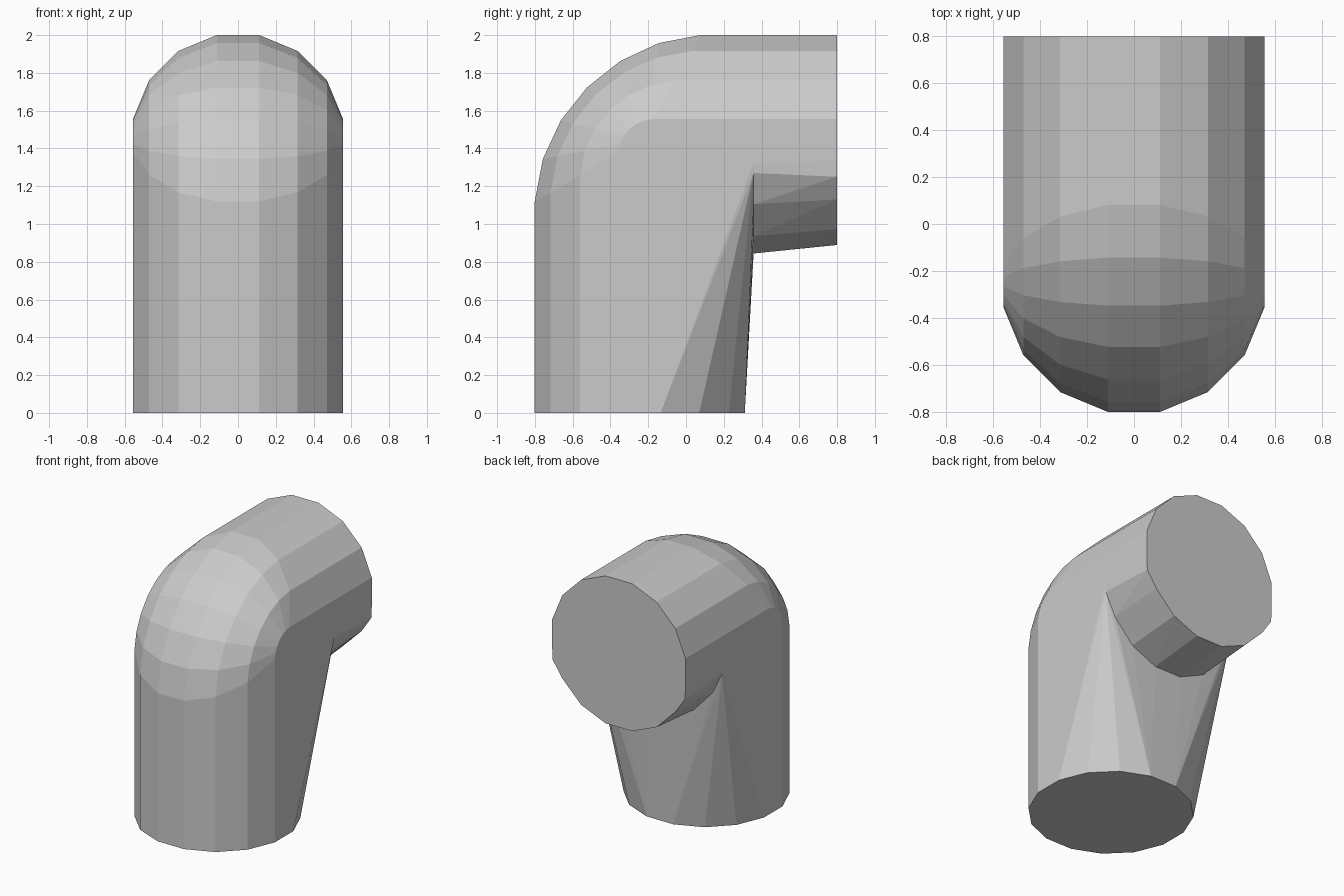
import bpy, bmesh
from math import sin, cos, pi, radians
from mathutils import Vector

if "Cube" in bpy.data.objects:
    bpy.data.objects.remove(bpy.data.objects["Cube"])

N = 16
R = 0.556 / cos(pi / N)          # flats sit on the sides, top and front
CY, CZ = -0.245, 1.445           # axis of upright leg, axis of level leg
SEAM = 0.358                     # where the two legs meet at the back
ANGLES = [(i + 0.5) * 2 * pi / N for i in range(N)]


def level_ring(y, bottom, side_z):
    """Pipe section across y, with its lower half reaching down to bottom."""
    pts = []
    for a in ANGLES:
        z = R * cos(pi / N) if abs(sin(a)) > 0.95 else abs(R * sin(a))
        low = (CZ - bottom) / (CZ - 0.89)
        pts.append(Vector((R * cos(a), y, CZ + z if sin(a) > 0 else CZ - z * low)))
    pts += [Vector((s * 0.552, y, side_z)) for s in (-1, 1)]
    return pts


def add_hull(bm, pts):
    part = bmesh.new()
    for p in pts:
        part.verts.new(p)
    bmesh.ops.convex_hull(part, input=part.verts[:])
    # leave the shared seam open so the legs join into one skin
    caps = [f for f in part.faces if all(abs(v.co.y - SEAM) < 1e-4 for v in f.verts)]
    bmesh.ops.delete(part, geom=caps, context='FACES')
    loose = [v for v in part.verts if not v.link_faces]
    bmesh.ops.delete(part, geom=loose, context='VERTS')
    me = bpy.data.meshes.new("hull_part")
    part.to_mesh(me)
    part.free()
    bm.from_mesh(me)
    bpy.data.meshes.remove(me)


seam = level_ring(SEAM, 0.845, 1.27)

# upright leg with rounded outer bend
upright = [Vector((R * cos(a), CY + R * sin(a), 0)) for a in ANGLES] + seam
for a in ANGLES:
    s = sin(a)
    if s > 0:
        continue
    fillet = 0.9 * -s
    y0, z0 = CY + R * s + fillet, CZ - R * s - fillet
    for k in range(7):
        t = k * pi / 12
        r = fillet * (1 - 0.03 * sin(2 * t))
        upright.append(Vector((R * cos(a), y0 - r * cos(t), z0 + r * sin(t))))

bm = bmesh.new()
add_hull(bm, upright)
# level leg running to the back
add_hull(bm, seam + level_ring(0.8, 0.89, 1.25))

bmesh.ops.remove_doubles(bm, verts=bm.verts[:], dist=0.0005)
bmesh.ops.dissolve_limit(bm, angle_limit=radians(1), verts=bm.verts[:], edges=bm.edges[:])
bmesh.ops.recalc_face_normals(bm, faces=bm.faces[:])
mesh = bpy.data.meshes.new("pipe_elbow")
bm.to_mesh(mesh)
bm.free()
elbow = bpy.data.objects.new("pipe_elbow", mesh)
bpy.context.collection.objects.link(elbow)
